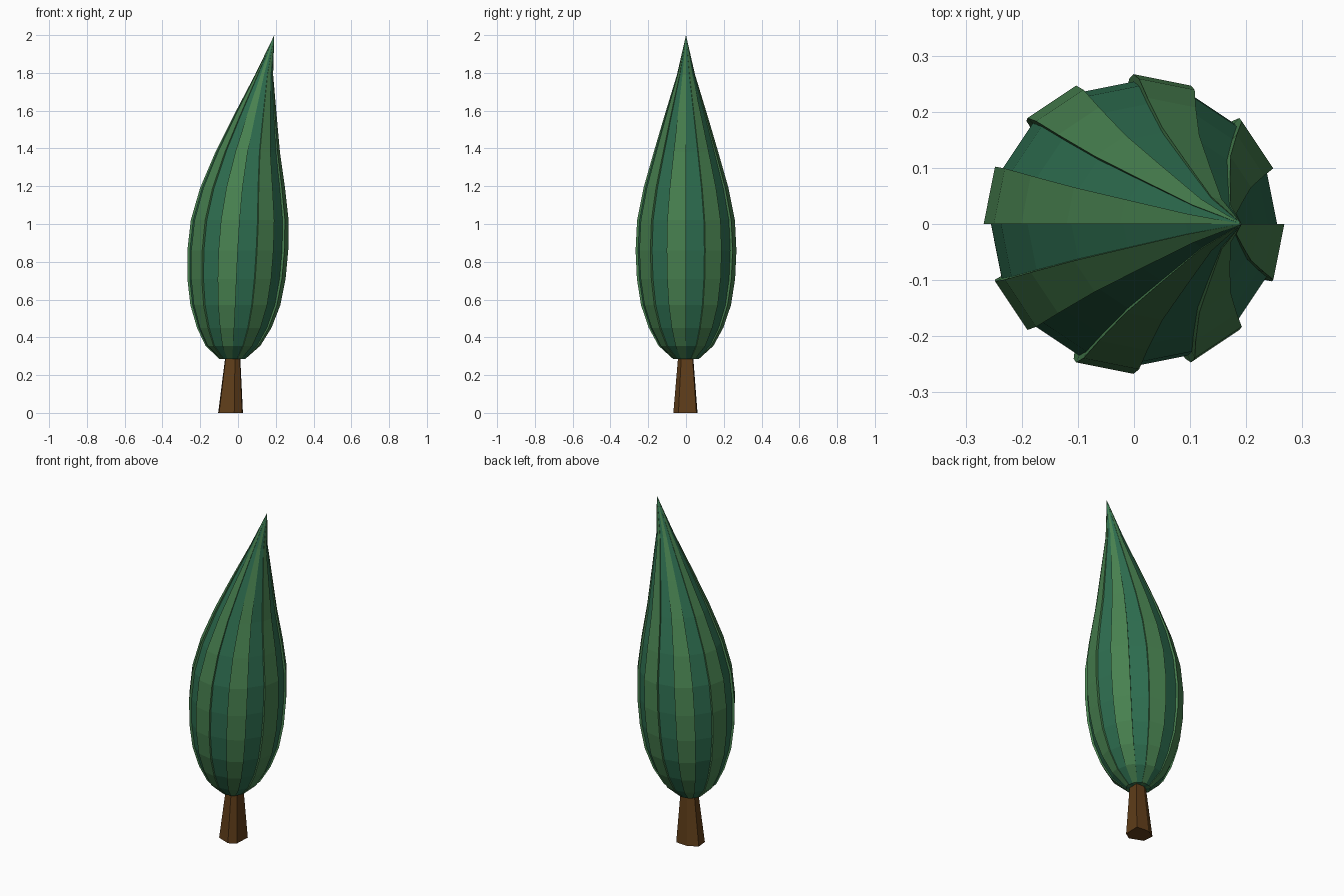
import bpy, bmesh, math

if "Cube" in bpy.data.objects:
    bpy.data.objects.remove(bpy.data.objects["Cube"])


def material(name, rgb):
    m = bpy.data.materials.new(name)
    m.diffuse_color = (*rgb, 1)
    m.use_nodes = True
    m.node_tree.nodes["Principled BSDF"].inputs["Base Color"].default_value = m.diffuse_color
    return m


def finish(name, bm, mats):
    bmesh.ops.recalc_face_normals(bm, faces=bm.faces)
    mesh = bpy.data.meshes.new(name)
    bm.to_mesh(mesh)
    bm.free()
    for m in mats:
        mesh.materials.append(m)
    ob = bpy.data.objects.new(name, mesh)
    bpy.context.collection.objects.link(ob)
    return ob


leaf = material("leaf_green", (0.065, 0.22, 0.08))
teal = material("deep_green", (0.027, 0.155, 0.08))
bark = material("bark", (0.115, 0.047, 0.010))

# Foliage: leaning teardrop of 16 panels, every second one raised as a rib
# profile rows: height, centre x, rib radius
PROFILE = [(0.285, -0.030, 0.068), (0.355, -0.027, 0.145), (0.45, -0.020, 0.197),
           (0.57, -0.014, 0.238), (0.71, -0.008, 0.260), (0.86, -0.001, 0.267),
           (1.02, 0.009, 0.259), (1.19, 0.024, 0.225), (1.38, 0.051, 0.171),
           (1.57, 0.090, 0.115), (1.79, 0.138, 0.048)]
PANELS = 16
bm = bmesh.new()
rings = []
for z, cx, r in PROFILE:
    ring = []
    for k in range(PANELS):
        rad = r if k % 2 else r * 0.95
        for a in (k, k + 1):
            t = 2 * math.pi * a / PANELS
            ring.append(bm.verts.new((cx + rad * math.cos(t), rad * math.sin(t), z)))
    rings.append(ring)
n = PANELS * 2
tip = bm.verts.new((0.192, 0, 2.0))
base = bm.verts.new((-0.030, 0, 0.283))
for i in range(n):
    j = (i + 1) % n
    # odd i are the step walls between panels
    idx = 0 if (i % 2 or (i // 2) % 2) else 1
    faces = [bm.faces.new((lo[i], lo[j], hi[j], hi[i])) for lo, hi in zip(rings, rings[1:])]
    faces.append(bm.faces.new((rings[-1][i], rings[-1][j], tip)))
    faces.append(bm.faces.new((rings[0][j], rings[0][i], base)))
    for f in faces:
        f.material_index = idx
finish("foliage", bm, [leaf, teal])

# Trunk: uneven six-sided tapered post
SECTION = [(-0.100, -0.035), (-0.020, -0.067), (0.022, -0.040),
           (0.026, 0.055), (-0.050, 0.061), (-0.105, 0.030)]
bm = bmesh.new()
low = [bm.verts.new((x, y, 0)) for x, y in SECTION]
top = [bm.verts.new((-0.028 + (x + 0.04) * 0.6, y * 0.62, 0.30)) for x, y in SECTION]
bm.faces.new(low[::-1])
bm.faces.new(top)
for i in range(6):
    j = (i + 1) % 6
    bm.faces.new((low[i], low[j], top[j], top[i]))
finish("trunk", bm, [bark])
